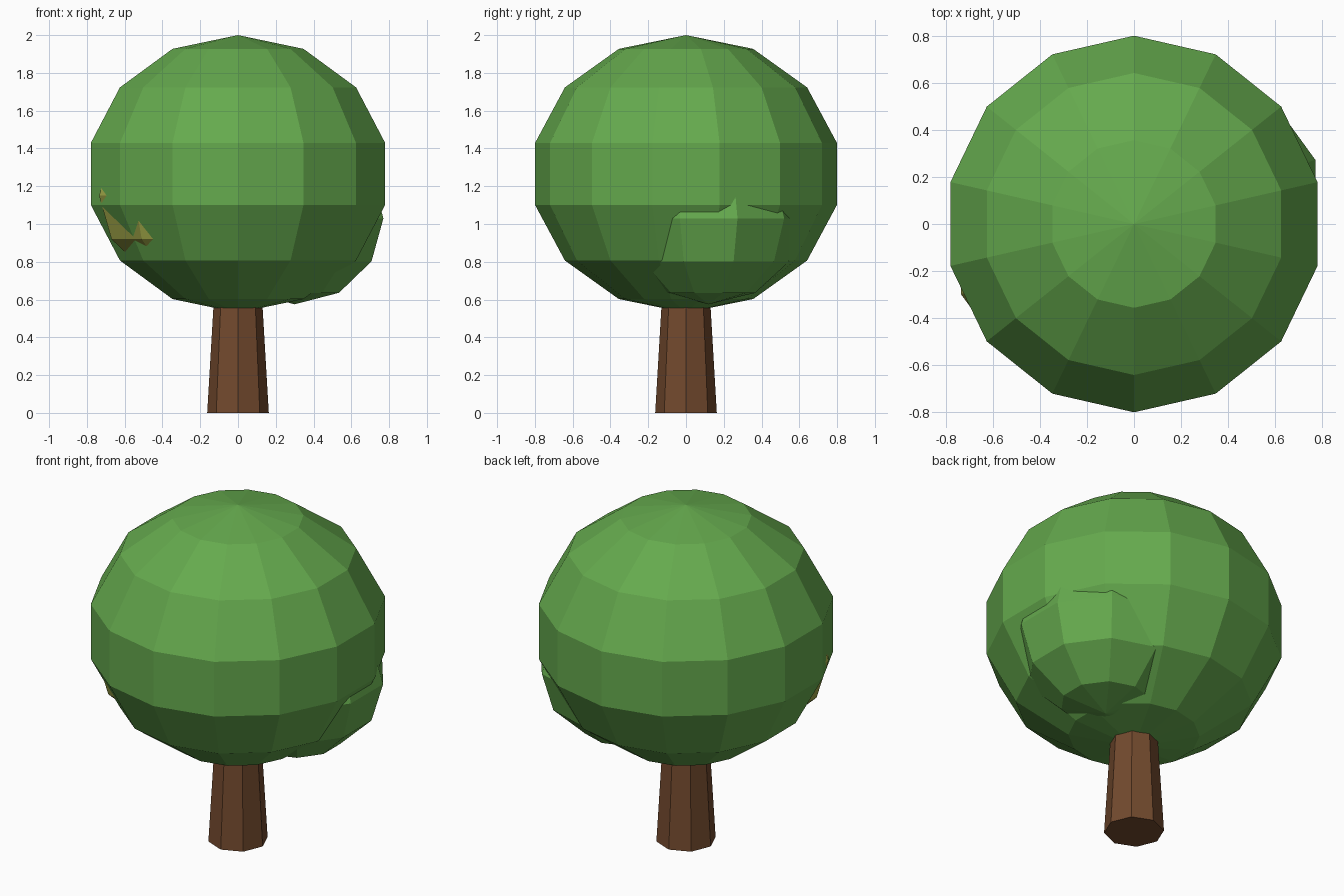
import bpy, bmesh
from mathutils import Matrix

if "Cube" in bpy.data.objects:
    bpy.data.objects.remove(bpy.data.objects["Cube"])


def material(name, rgb):
    mat = bpy.data.materials.new(name)
    mat.diffuse_color = (*rgb, 1)
    mat.use_nodes = True
    mat.node_tree.nodes["Principled BSDF"].inputs["Base Color"].default_value = mat.diffuse_color
    return mat


def add_object(name, bm, mat):
    mesh = bpy.data.meshes.new(name)
    bm.to_mesh(mesh)
    bm.free()
    mesh.materials.append(mat)
    obj = bpy.data.objects.new(name, mesh)
    bpy.context.collection.objects.link(obj)
    return obj


def foliage(name, centre, radius, height, sides, rings, mat):
    """Flat-faced, slightly squashed sphere of leaves."""
    bm = bmesh.new()
    bmesh.ops.create_uvsphere(bm, u_segments=sides, v_segments=rings, radius=1)
    bmesh.ops.transform(bm, verts=bm.verts, matrix=Matrix.Translation(centre)
                        @ Matrix.Diagonal((radius, radius, height, 1)))
    return add_object(name, bm, mat)


green = material("leaf_green", (0.13, 0.40, 0.075))
olive = material("leaf_olive", (0.33, 0.36, 0.06))
brown = material("bark_brown", (0.17, 0.068, 0.027))

# Tapered eight-sided trunk, its top hidden in the crown
bm = bmesh.new()
bmesh.ops.create_cone(bm, cap_ends=True, segments=8, radius1=0.163,
                      radius2=0.122, depth=0.7,
                      matrix=Matrix.Translation((0, 0, 0.35)))
add_object("trunk", bm, brown)

# Main crown and the two smaller clumps poking out of it
foliage("crown", (0, 0, 1.265), 0.82, 0.735, 14, 7, green)
foliage("right_clump", (0.30, 0.12, 1.03), 0.494, 0.455, 10, 6, green)
foliage("left_clump", (-0.25, -0.14, 1.15), 0.51, 0.46, 10, 6, olive)
